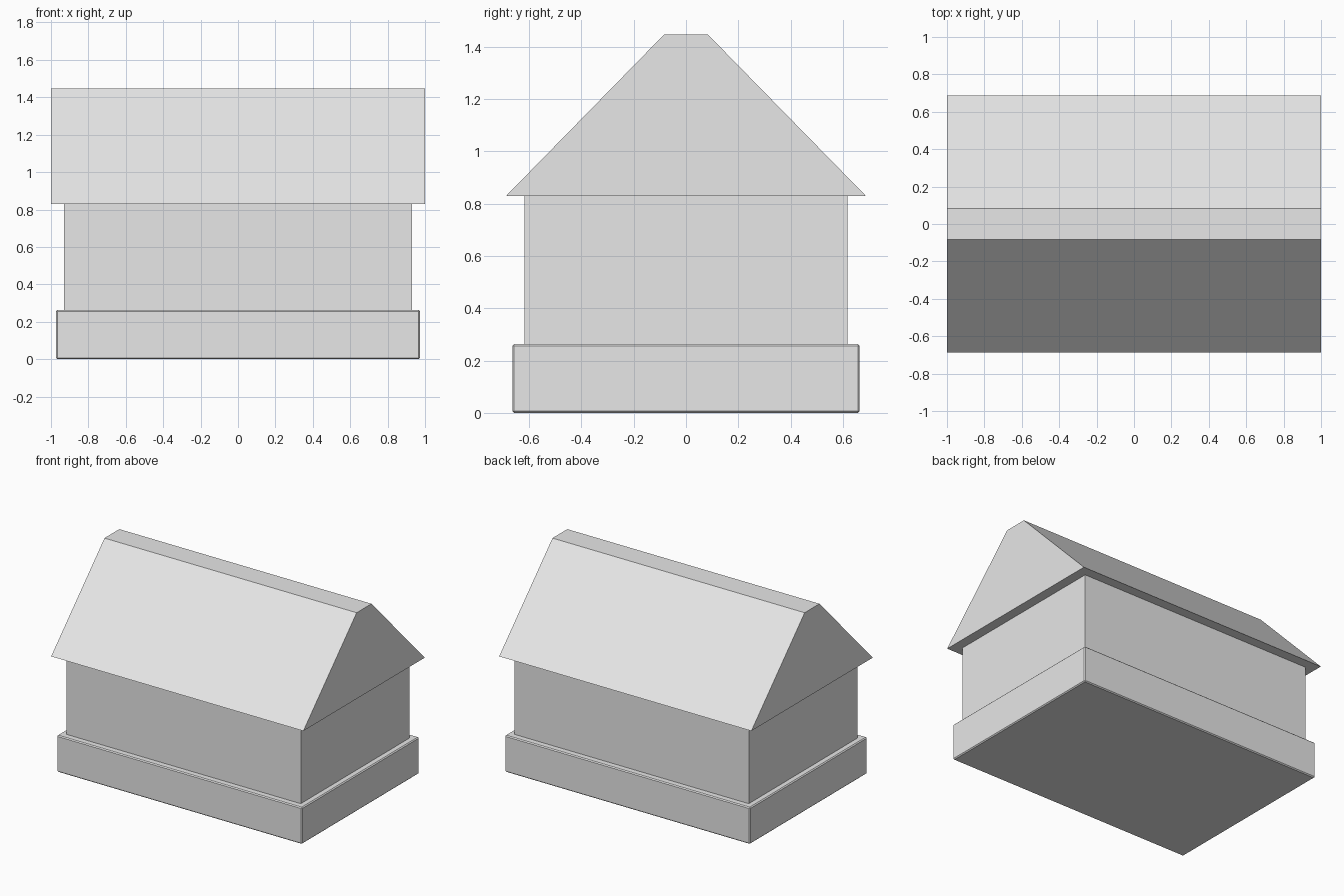
import bpy
import bmesh

cube = bpy.data.objects.get("Cube")
if cube:
    bpy.data.objects.remove(cube, do_unlink=True)

# One plain grey for the whole house
grey = bpy.data.materials.new("light grey")
grey.use_nodes = True
colour = (0.8, 0.8, 0.8, 1)
grey.diffuse_color = colour
grey.node_tree.nodes["Principled BSDF"].inputs["Base Color"].default_value = colour


def extrude_profile(name, profile, half_length):
    """Extrude a closed (y, z) outline along x, centred on x = 0."""
    bm = bmesh.new()
    face = bm.faces.new([bm.verts.new((-half_length, y, z)) for y, z in profile])
    result = bmesh.ops.extrude_face_region(bm, geom=[face])
    moved = [v for v in result["geom"] if isinstance(v, bmesh.types.BMVert)]
    bmesh.ops.translate(bm, verts=moved, vec=(2 * half_length, 0, 0))
    bmesh.ops.recalc_face_normals(bm, faces=bm.faces)
    mesh = bpy.data.meshes.new(name)
    bm.to_mesh(mesh)
    bm.free()
    mesh.materials.append(grey)
    obj = bpy.data.objects.new(name, mesh)
    bpy.context.collection.objects.link(obj)
    return obj


def block(name, half_x, half_y, bottom, top):
    outline = [(-half_y, bottom), (half_y, bottom), (half_y, top), (-half_y, top)]
    return extrude_profile(name, outline, half_x)


# Plinth with a narrow chamfer on every edge
plinth = block("plinth", 0.972, 0.664, 0, 0.263)
chamfer = plinth.modifiers.new("chamfer", "BEVEL")
chamfer.width = 0.007
chamfer.segments = 1

# Plain walls
block("walls", 0.93, 0.617, 0.25, 0.83)

# Solid gabled roof with a flat ridge and overhanging eaves
extrude_profile("roof", [(-0.688, 0.83), (0.688, 0.83), (0.084, 1.447), (-0.084, 1.447)], 1)
